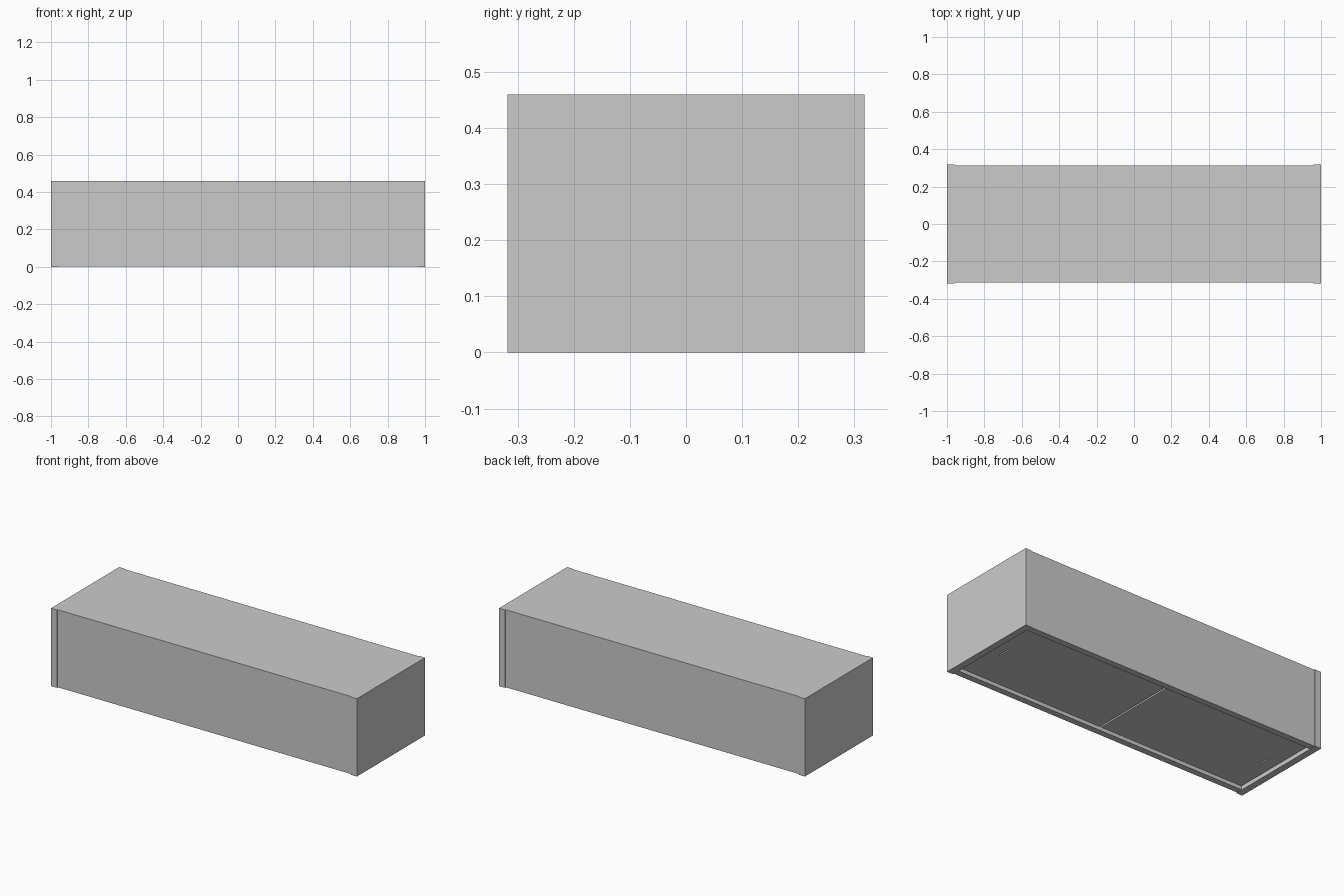
import bpy

if "Cube" in bpy.data.objects:
    bpy.data.objects.remove(bpy.data.objects["Cube"])

# Overall dimensions
HX, HY, H = 1.0, 0.318, 0.46
T = 0.04          # board thickness
STEP = 0.005      # boards sit slightly inside the end panels
IX = HX - T       # inner half length
FY = HY - STEP    # face of front and back boards
IY = HY - T - 0.002


def box(name, lo, hi):
    size = [b - a for a, b in zip(lo, hi)]
    mid = [(a + b) / 2 for a, b in zip(lo, hi)]
    bpy.ops.mesh.primitive_cube_add(size=1, location=mid)
    ob = bpy.context.object
    ob.name = name
    ob.scale = size
    bpy.ops.object.transform_apply(location=False, rotation=False, scale=True)
    return ob


# Full-depth end panels
for side, s in (("left", -1), ("right", 1)):
    a, b = sorted((s * IX, s * HX))
    box(f"{side}_end_panel", (a, -HY, 0), (b, HY, H))

# Long front and back boards, set back a little from the ends
for side, s in (("front", -1), ("back", 1)):
    a, b = sorted((s * IY, s * FY))
    box(f"{side}_board", (-IX, a, 0.002), (IX, b, H))

# Top board closes the case
box("top_board", (-IX, -IY, H - T), (IX, IY, H))

# Two recessed underside doors with a centre gap and finger slots
GAP, Z0, Z1 = 0.005, 0.02, 0.05
for side, s in (("left", -1), ("right", 1)):
    a, b = sorted((s * GAP, s * (IX - GAP)))
    door = box(f"{side}_underside_door", (a, -IY + GAP, Z0), (b, IY - GAP, Z1))
    c = s * 0.88
    cutter = box(f"{side}_slot_cutter", (c - 0.004, -0.037, Z0 - 0.02),
                 (c + 0.004, 0.037, Z0 + 0.012))
    cutter.hide_render = True
    cutter.hide_viewport = True
    mod = door.modifiers.new("finger_slot", "BOOLEAN")
    mod.operation = "DIFFERENCE"
    mod.solver = "EXACT"
    mod.object = cutter
